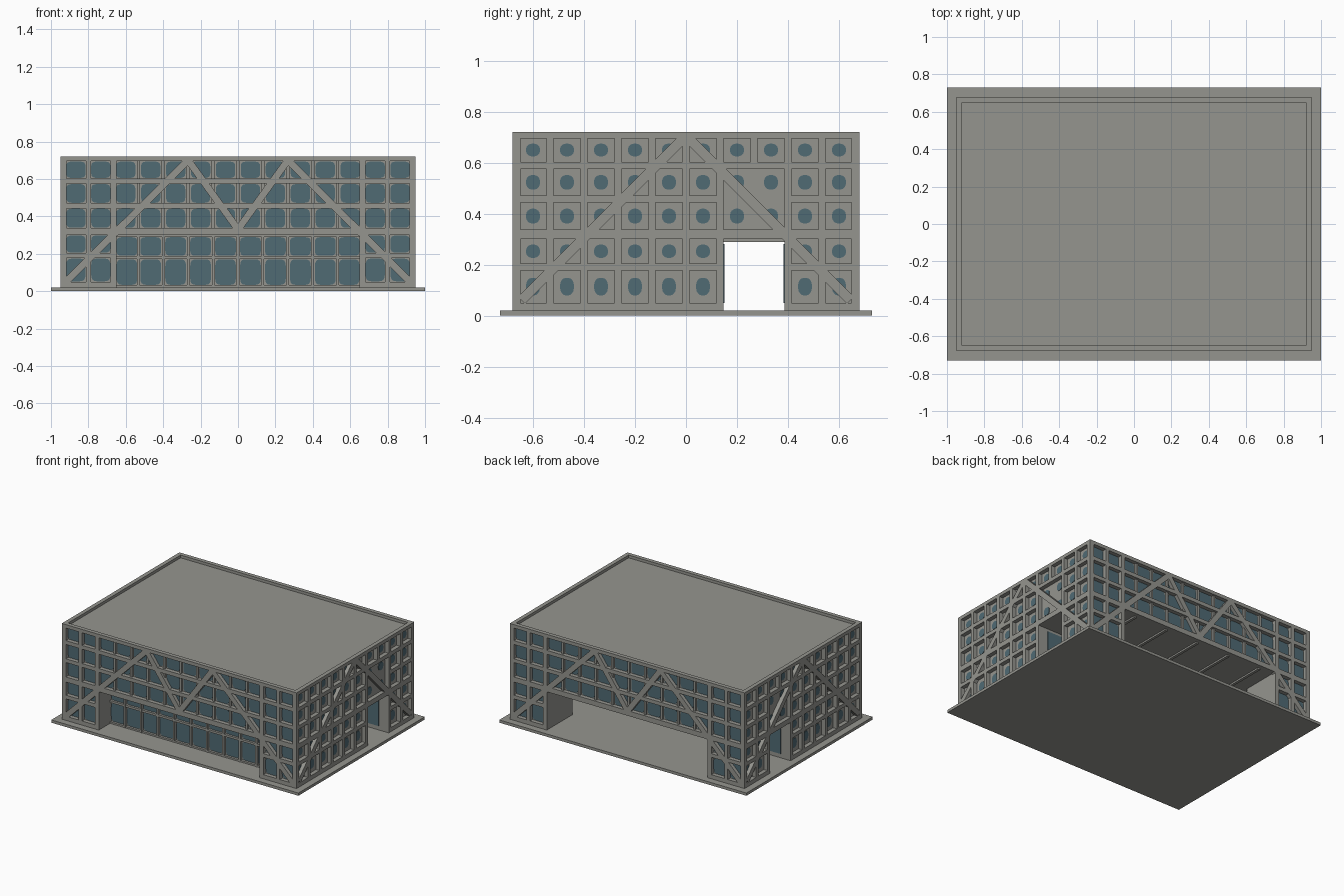
import bpy, bmesh, math

if "Cube" in bpy.data.objects:
    bpy.data.objects.remove(bpy.data.objects["Cube"])

def material(name, rgb):
    m = bpy.data.materials.new(name)
    m.diffuse_color = (*rgb, 1)
    m.use_nodes = True
    m.node_tree.nodes["Principled BSDF"].inputs["Base Color"].default_value = m.diffuse_color
    return m

CONCRETE = material("concrete_grey", (0.30, 0.30, 0.275))
GLASS = material("glass_blue", (0.08, 0.145, 0.175))

T = 0.03            # depth of the facade lattice
P = 0.4 / 3         # bay width
HB = 0.014          # half width of a lattice bar
BARS = [(.02, .05), (.177, .204), (.30, .337), (.443, .47), (.575, .603), (.695, .72)]
ROWS = [(a[1], b[0]) for a, b in zip(BARS, BARS[1:])]
LINTEL = BARS[2][0]
X0, Y0 = 0.95, 0.68
JAMB = 0.65                 # half width of the front and back openings
PASS = (.147, .386)         # passage through the building, along x

# wall placement: along the wall, depth inwards, height
def front(u, d, z): return (u, -Y0 + d, z)
def back(u, d, z): return (u, Y0 - d, z)
def right(u, d, z): return (X0 - d, u, z)
def left(u, d, z): return (-X0 + d, u, z)

class Part:
    """Collects prisms into one object."""
    def __init__(self, name, mat, place=front):
        self.bm, self.name, self.mat, self.place = bmesh.new(), name, mat, place

    def prism(self, pts, d0, d1):
        a = [self.bm.verts.new(self.place(u, d0, z)) for u, z in pts]
        b = [self.bm.verts.new(self.place(u, d1, z)) for u, z in pts]
        self.bm.faces.new(a)
        self.bm.faces.new(b[::-1])
        for i in range(len(a)):
            j = (i + 1) % len(a)
            self.bm.faces.new((a[i], b[i], b[j], a[j]))

    def rect(self, u0, u1, z0, z1, d0=0, d1=T):
        self.prism([(u0, z0), (u1, z0), (u1, z1), (u0, z1)], d0, d1)

    def brace(self, p, q, w=0.038):
        dx, dz = q[0] - p[0], q[1] - p[1]
        k = w / 2 / math.hypot(dx, dz)
        nx, nz = -dz * k, dx * k
        self.prism([(p[0] + nx, p[1] + nz), (p[0] - nx, p[1] - nz),
                    (q[0] - nx, q[1] - nz), (q[0] + nx, q[1] + nz)], 0, T)

    def pane(self, cu, cz, ru, rz, power, d0, d1, n=20):
        pts = []
        for i in range(n):
            t = 2 * math.pi * (i + .5) / n
            c, s = math.cos(t), math.sin(t)
            pts.append((cu + ru * math.copysign(abs(c) ** (2 / power), c),
                        cz + rz * math.copysign(abs(s) ** (2 / power), s)))
        self.prism(pts, d0, d1)

    def done(self):
        bmesh.ops.recalc_face_normals(self.bm, faces=self.bm.faces)
        me = bpy.data.meshes.new(self.name)
        self.bm.to_mesh(me)
        self.bm.free()
        me.materials.append(self.mat)
        bpy.context.collection.objects.link(bpy.data.objects.new(self.name, me))

def world(u, d, z): return (u, d, z)

def box(name, x0, x1, y0, y1, z0, z1, mat=CONCRETE):
    p = Part(name, mat, world)
    p.rect(x0, x1, z0, z1, y0, y1)
    p.done()

# ground slab and solid core around the front recess and rear hall
cx, cy = X0 - T, Y0 - T
box("base_slab", -1, 1, -.73, .73, 0, .02)
box("upper_core", -cx, cx, -cy, cy, LINTEL, .7)
box("lower_core", -JAMB, JAMB, -.533, PASS[0], .02, LINTEL)
for s, side in ((-1, "left"), (1, "right")):
    a, b = sorted((s * JAMB, s * cx))
    box(side + "_front_pier", a, b, -cy, PASS[0], .02, LINTEL)
    box(side + "_rear_pier", a, b, PASS[1], cy, .02, LINTEL)
    # windows facing each other across the passage
    a, b = sorted((s * .665, s * .87))
    box(side + "_passage_window_front", a, b, PASS[0], PASS[0] + .004, .05, .28, GLASS)
    box(side + "_passage_window_rear", a, b, PASS[1] - .004, PASS[1], .05, .28, GLASS)

# ceiling beams of the rear hall
for i in range(-2, 3):
    box("ceiling_beam", i * 2 * P - .01, i * 2 * P + .01, PASS[0], cy, LINTEL - .012, LINTEL)

# long facades
for name, place in (("front", front), ("back", back)):
    lat = Part(name + "_lattice", CONCRETE, place)
    for i, (z0, z1) in enumerate(BARS):
        if i < 2:
            for s in (-1, 1):
                lat.rect(*sorted((s * JAMB, s * X0)), z0, z1)
        else:
            lat.rect(-X0, X0, z0, z1)
    for s in (-1, 1):
        lat.rect(*sorted((s * .917, s * X0)), .02, .72)
        lat.rect(s * 6 * P - HB, s * 6 * P + HB, .02, .72)
        lat.rect(*sorted((s * JAMB, s * (5 * P + HB))), .02, .72)
        lat.brace((s * .93, .04), (s * 2 * P, .70))
        lat.brace((s * 2 * P, .70), (0, .33))
    for k in range(-4, 5):      # set-back fins over the opening
        lat.rect(k * P - .008, k * P + .008, LINTEL, .70, T * .5, T)
    lat.done()
    win = Part(name + "_windows", GLASS, place)
    for c in range(14):
        u = (c - 6.5) * P
        for i, (z0, z1) in enumerate(ROWS):
            if abs(u) > JAMB or i > 1:
                win.pane(u, (z0 + z1) / 2, .052, (z1 - z0) * .48, 4.5, T - .004, T)
    win.done()

# short facades
for name, place in (("right", right), ("left", left)):
    lat = Part(name + "_lattice", CONCRETE, place)
    for i, (z0, z1) in enumerate(BARS):
        if i in (0, 1, 3):      # broken at the passage and the large bay above
            lat.rect(-cy, PASS[0], z0, z1)
            lat.rect(PASS[1], cy, z0, z1)
        else:
            lat.rect(-cy, cy, z0, z1)
    for k in range(-4, 5):
        lat.rect(k * P - HB, k * P + HB, .575 if k == 2 else .02, .72)
    for s in (-1, 1):
        lat.brace((s * .645, .06), (s * .005, .70))
    lat.done()
    win = Part(name + "_windows", GLASS, place)
    for c in range(10):
        u = (c - 4.5) * P
        for i, (z0, z1) in enumerate(ROWS):
            if i < 2 and PASS[0] < u < PASS[1]:
                continue
            win.pane(u, (z0 + z1) / 2, .0275, (z1 - z0) * .275, 2.3, T - .004, T)
    win.done()

# recessed entrance glazing
def recess(u, d, z): return (u, -.533 + d, z)
frame = Part("entrance_frame", CONCRETE, recess)
for k in range(-4, 5):
    frame.rect(k * P - .007, k * P + .007, .02, LINTEL, -.02, 0)
for z0, z1 in ((.02, .032), (.172, .188), (.29, LINTEL)):
    frame.rect(-JAMB, JAMB, z0, z1, -.018, 0)
frame.done()
panes = Part("entrance_glass", GLASS, recess)
for c in range(10):
    for z0, z1 in ((.032, .172), (.188, .29)):
        u = (c - 4.5) * P
        u -= math.copysign(.006, u) if abs(u) > 4 * P else 0
        panes.pane(u, (z0 + z1) / 2, .056, (z1 - z0) * .49, 5, -.004, 0)
panes.done()
